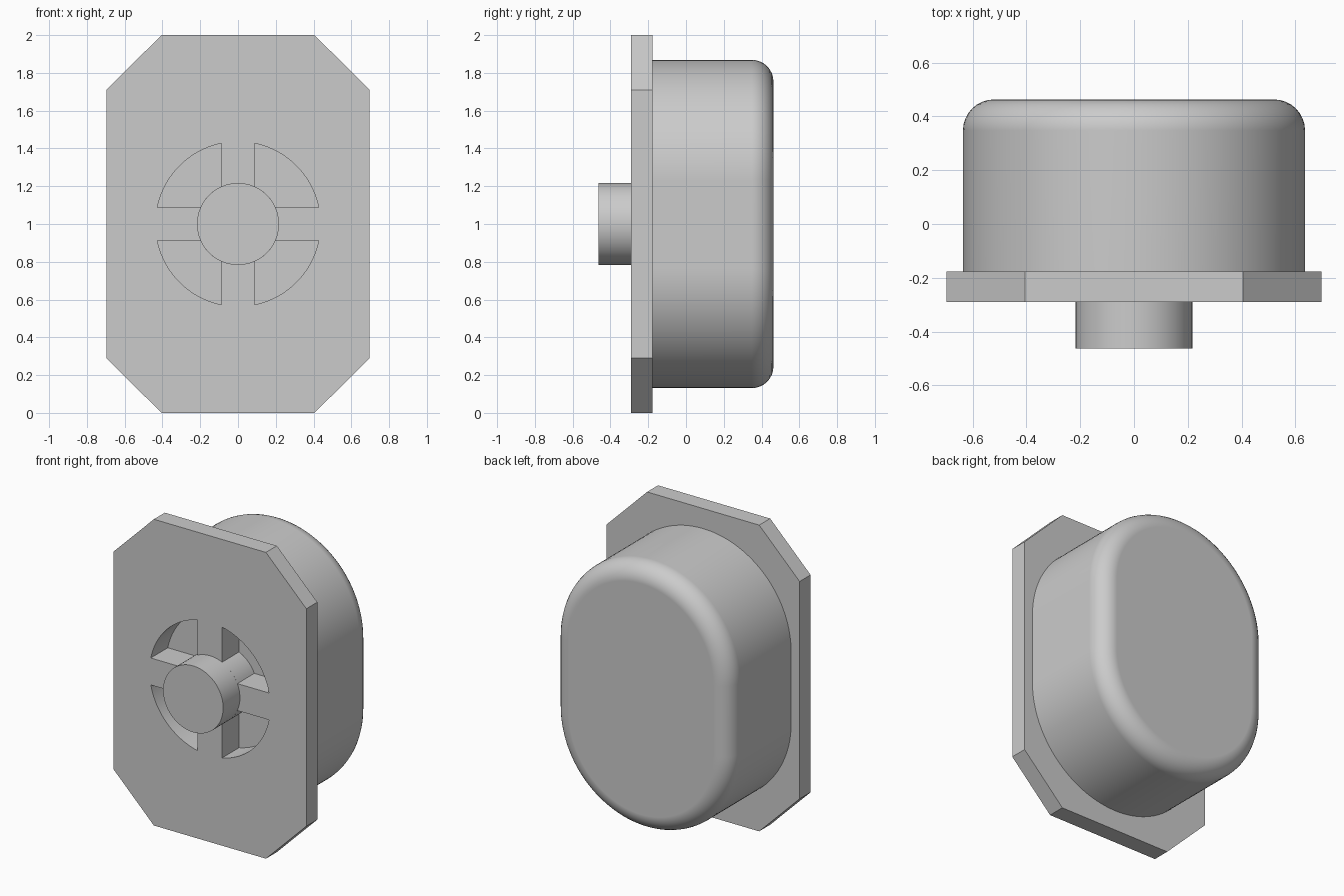
import bpy, bmesh
from math import sin, cos, pi, asin, radians

cube = bpy.data.objects.get("Cube")
if cube:
    bpy.data.objects.remove(cube)

grey = bpy.data.materials.new("light_grey")
grey.use_nodes = True
grey.diffuse_color = (0.6, 0.6, 0.6, 1)
grey.node_tree.nodes["Principled BSDF"].inputs["Base Color"].default_value = grey.diffuse_color

MID_Z = 1.0
FRONT, PLATE_BACK, BACK = -0.29, -0.177, 0.463
HUB_R, SLOT_R, SPOKE = 0.217, 0.436, 0.088


def arc(r, a0, a1, n, cz=0):
    """Points (x, z) along an arc from a0 to a1."""
    return [(r * cos(a0 + (a1 - a0) * i / n), cz + r * sin(a0 + (a1 - a0) * i / n))
            for i in range(n + 1)]


def four_way(quarter):
    """Mirror a first-quadrant outline into a closed loop."""
    half = quarter + [(-x, z) for x, z in reversed(quarter)]
    loop = half + [(-x, -z) for x, z in half]
    return [p for i, p in enumerate(loop)
            if abs(p[0] - loop[i - 1][0]) + abs(p[1] - loop[i - 1][1]) > 1e-5]


def loft(name, rings):
    """Skin a stack of (y, outline) rings and cap both ends."""
    bm = bmesh.new()
    rows = [[bm.verts.new((x, y, MID_Z + z)) for x, z in pts] for y, pts in rings]
    n = len(rows[0])
    for a, b in zip(rows, rows[1:]):
        for i in range(n):
            j = (i + 1) % n
            bm.faces.new((a[i], a[j], b[j], b[i]))
    bm.faces.new(rows[0])
    bm.faces.new(rows[-1])
    bmesh.ops.recalc_face_normals(bm, faces=bm.faces)
    mesh = bpy.data.meshes.new(name)
    bm.to_mesh(mesh)
    bm.free()
    mesh.materials.append(grey)
    obj = bpy.data.objects.new(name, mesh)
    bpy.context.collection.objects.link(obj)
    return obj


def activate(obj):
    bpy.ops.object.select_all(action='DESELECT')
    obj.select_set(True)
    bpy.context.view_layer.objects.active = obj


# Stadium-shaped housing with a rounded back rim
END_R, SIDE_Z, ROUND = 0.636, 0.233, 0.115
rings = [(PLATE_BACK, four_way(arc(END_R, 0, pi / 2, 28, SIDE_Z)))]
for i in range(9):
    t = pi / 2 * i / 8
    r = END_R - ROUND * (1 - cos(t))
    rings.append((BACK - ROUND + ROUND * sin(t), four_way(arc(r, 0, pi / 2, 28, SIDE_Z))))
housing = loft("housing", rings)

# Flange plate with chamfered corners
octagon = four_way([(0.697, 0.71), (0.405, 1.0)])
plate = loft("flange_plate", [(FRONT, octagon), (PLATE_BACK, octagon)])

# Central hub
circle = arc(HUB_R, 0, 2 * pi, 64)[:-1]
hub = loft("hub", [(-0.463, circle), (FRONT, circle)])

# Four recessed slots between the spokes
a_out, a_in = asin(SPOKE / SLOT_R), asin(SPOKE / HUB_R)
sector = arc(SLOT_R, a_out, pi / 2 - a_out, 20) + arc(HUB_R, pi / 2 - a_in, a_in, 10)
for sx in (1, -1):
    for sz in (1, -1):
        pts = [(sx * x, sz * z) for x, z in sector]
        cutter = loft("slot_cutter", [(FRONT - 0.1, pts), (FRONT + 0.175, pts)])
        cutter.hide_render = True
        for target in (plate, housing):
            activate(target)
            mod = target.modifiers.new("slot", 'BOOLEAN')
            mod.operation = 'DIFFERENCE'
            mod.solver = 'EXACT'
            mod.object = cutter
            bpy.ops.object.modifier_apply(modifier=mod.name)
        bpy.data.objects.remove(cutter)

# Smooth curved walls, keep crisp edges and flat caps
for obj in (housing, plate, hub):
    activate(obj)
    bpy.ops.object.shade_smooth_by_angle(angle=radians(30))
    weighted = obj.modifiers.new("flat_caps", 'WEIGHTED_NORMAL')
    weighted.keep_sharp = True
